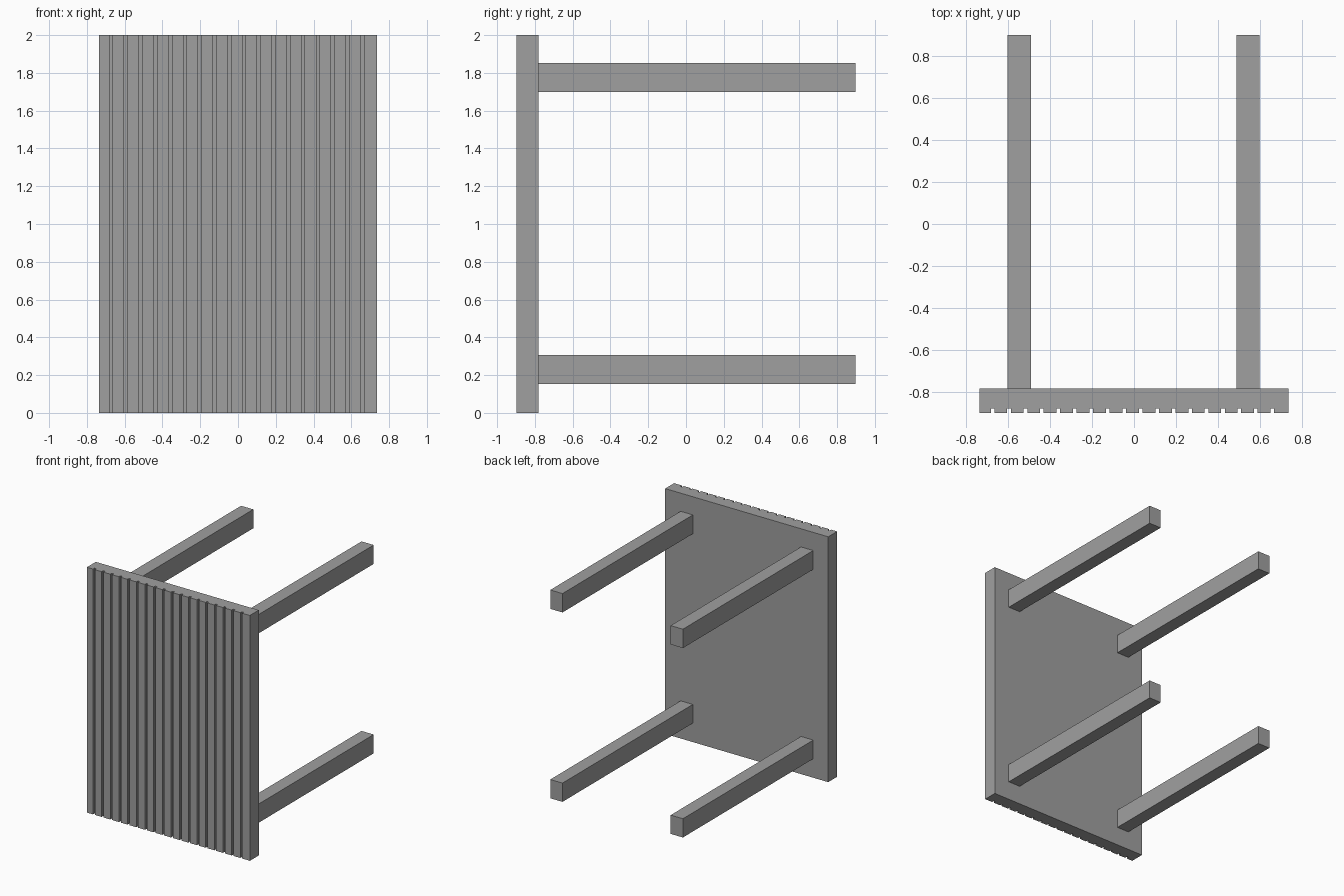
import bpy
import bmesh

cube = bpy.data.objects.get("Cube")
if cube:
    bpy.data.objects.remove(cube, do_unlink=True)

# Single grey finish
grey = bpy.data.materials.new("grey")
grey.use_nodes = True
colour = (0.35, 0.35, 0.35, 1.0)
grey.diffuse_color = colour
grey.node_tree.nodes["Principled BSDF"].inputs["Base Color"].default_value = colour


def finish(name, bm):
    bmesh.ops.recalc_face_normals(bm, faces=bm.faces)
    mesh = bpy.data.meshes.new(name)
    bm.to_mesh(mesh)
    bm.free()
    mesh.materials.append(grey)
    obj = bpy.data.objects.new(name, mesh)
    bpy.context.collection.objects.link(obj)
    return obj


def box(name, x0, x1, y0, y1, z0, z1):
    bm = bmesh.new()
    bmesh.ops.create_cube(bm, size=1)
    for v in bm.verts:
        v.co.x = x1 if v.co.x > 0 else x0
        v.co.y = y1 if v.co.y > 0 else y0
        v.co.z = z1 if v.co.z > 0 else z0
    return finish(name, bm)


# Panel: grooved cross-section extruded upward
HALF_X, FRONT, BACK, HEIGHT = 0.735, -0.897, -0.782, 2.0
GROOVES, FIRST, PITCH = 18, -0.672, 0.0782
HALF_GROOVE, DEPTH = 0.0085, 0.02

profile = [(-HALF_X, FRONT)]
for i in range(GROOVES):
    x = FIRST + i * PITCH
    a, b = x - HALF_GROOVE, x + HALF_GROOVE
    profile += [(a, FRONT), (a, FRONT + DEPTH), (b, FRONT + DEPTH), (b, FRONT)]
profile += [(HALF_X, FRONT), (HALF_X, BACK), (-HALF_X, BACK)]

bm = bmesh.new()
base = bm.faces.new([bm.verts.new((x, y, 0)) for x, y in profile])
top = bmesh.ops.extrude_face_region(bm, geom=[base], use_keep_orig=True)
bmesh.ops.translate(bm, vec=(0, 0, HEIGHT),
                    verts=[g for g in top["geom"] if isinstance(g, bmesh.types.BMVert)])
finish("grooved_panel", bm)

# Four legs standing out from the back of the panel
for side, x0, x1 in (("right", -0.60, -0.49), ("left", 0.486, 0.596)):
    for level, z0, z1 in (("lower", 0.154, 0.307), ("upper", 1.698, 1.852)):
        box(f"{level}_{side}_leg", x0, x1, BACK, 0.897, z0, z1)
